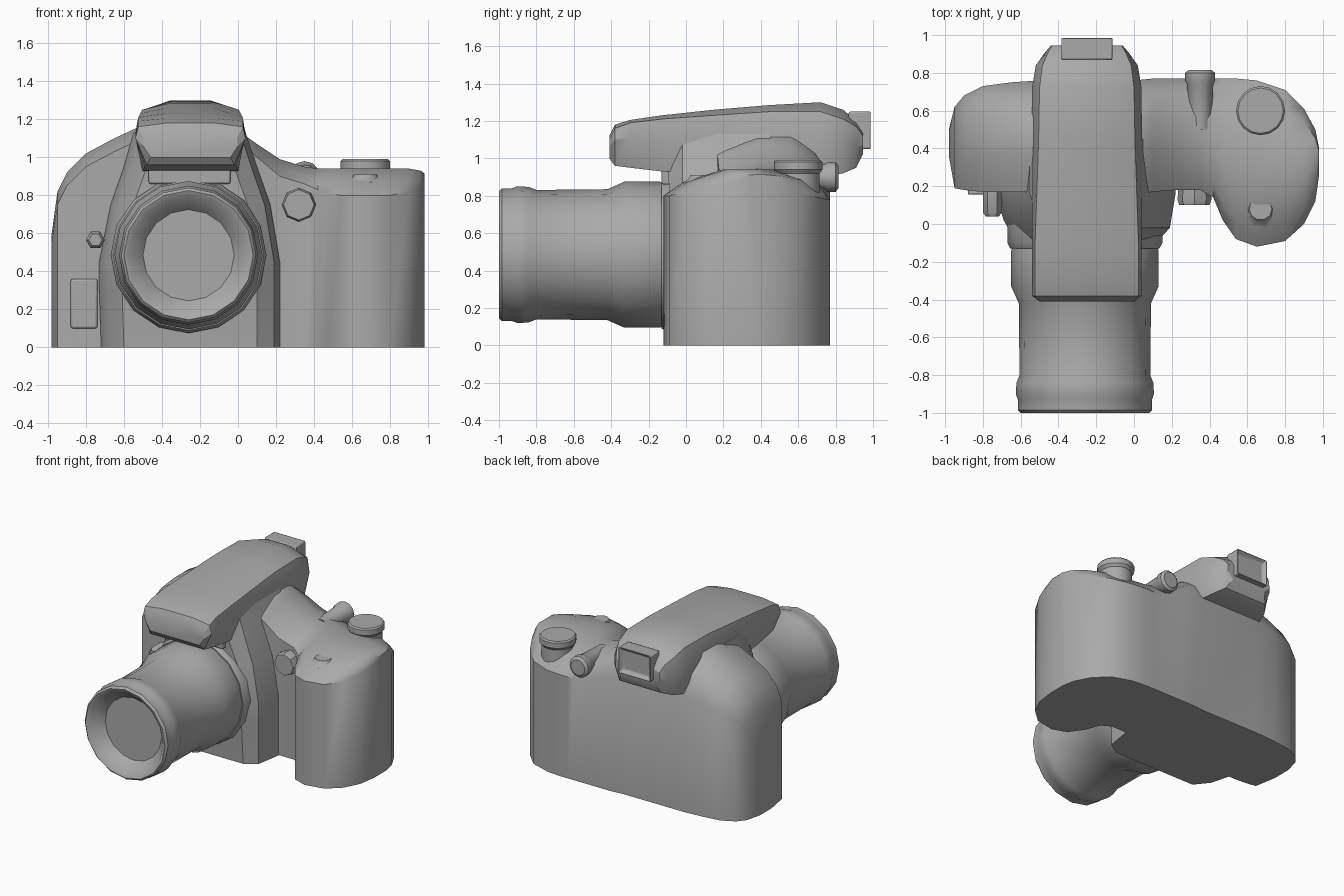
import bpy, bmesh, math
from mathutils import Matrix, Vector

old = bpy.data.objects.get("Cube")
if old:
    bpy.data.objects.remove(old, do_unlink=True)

GREY = (0.4, 0.4, 0.4, 1)
grey = bpy.data.materials.new("body grey")
grey.use_nodes = True
grey.diffuse_color = GREY
grey.node_tree.nodes["Principled BSDF"].inputs["Base Color"].default_value = GREY


def finish(name, bm, bevel=0, angle=35):
    """Turn a bmesh into a shaded object with the grey material."""
    bmesh.ops.recalc_face_normals(bm, faces=bm.faces)
    mesh = bpy.data.meshes.new(name)
    bm.to_mesh(mesh)
    bm.free()
    mesh.materials.append(grey)
    ob = bpy.data.objects.new(name, mesh)
    bpy.context.collection.objects.link(ob)
    if bevel:
        mod = ob.modifiers.new("soft edges", "BEVEL")
        mod.width = bevel
        mod.segments = 2
    bpy.ops.object.select_all(action="DESELECT")
    ob.select_set(True)
    bpy.context.view_layer.objects.active = ob
    bpy.ops.object.shade_smooth_by_angle(angle=math.radians(angle))
    return ob


def loft(name, rings, angle=35):
    """Skin closed rings of equal length and cap both ends."""
    bm = bmesh.new()
    loops = [[bm.verts.new(p) for p in ring] for ring in rings]
    n = len(loops[0])
    for a, b in zip(loops, loops[1:]):
        for i in range(n):
            j = (i + 1) % n
            bm.faces.new((a[i], a[j], b[j], b[i]))
    bm.faces.new(loops[0])
    bm.faces.new(loops[-1])
    return finish(name, bm, angle=angle)


def lathe(name, centre, axis, profile, sides=16, angle=35):
    """Round part from (distance along axis, radius) pairs."""
    turn = Vector((0, 0, 1)).rotation_difference(Vector(axis)).to_matrix()
    rings = []
    for d, r in profile:
        ring = []
        for i in range(sides):
            a = math.tau * i / sides
            ring.append(Vector(centre) + turn @ Vector((r * math.cos(a), r * math.sin(a), d)))
        rings.append(ring)
    return loft(name, rings, angle)


def box(name, low, high, bevel=0.01):
    low, high = Vector(low), Vector(high)
    bm = bmesh.new()
    bmesh.ops.create_cube(bm, size=1, matrix=Matrix.Translation((low + high) / 2)
                          @ Matrix.Diagonal((*(high - low), 1)))
    return finish(name, bm, bevel)


# Body with grip: x, front y, back y, front edge z, crown z, back edge z
stations = [
    (-.98, .36, .50, .55, .60, .55), (-.95, .19, .62, .75, .82, .70),
    (-.90, .18, .68, .85, .92, .78), (-.80, .17, .73, .95, 1.02, .85),
    (-.65, .17, .75, 1.03, 1.10, .88), (-.50, .17, .76, 1.10, 1.17, .90),
    (0, .16, .76, 1.08, 1.14, .90), (.10, .17, .77, 1.0, 1.07, .88),
    (.22, .18, .77, .90, .99, .84), (.35, .18, .77, .86, .95, .80),
    (.42, .14, .77, .83, .94, .78), (.47, .02, .77, .81, .94, .78),
    (.54, -.08, .77, .80, .94, .78), (.65, -.12, .76, .80, .94, .78),
    (.80, -.09, .71, .80, .94, .79), (.90, .0, .61, .82, .94, .82),
    (.96, .12, .50, .85, .93, .85), (.98, .26, .40, .88, .91, .88),
]
rings = []
for x, yf, yb, zf, crown, zb in stations:
    d = yb - yf
    rings.append([(x, yf, 0), (x, yf, zf), (x, yf + .12 * d, (zf + 2 * crown) / 3 - .02),
                  (x, yf + .36 * d, crown), (x, yf + .66 * d, crown),
                  (x, yf + .88 * d, (zb + crown) / 2 + .02), (x, yb, zb), (x, yb, 0)])
loft("body_and_grip", rings, 40)

# Flared lens mount block: z, left x, right x, front y
rings = []
for z, xl, xr, yf in [(0, -.72, .22, -.08), (.30, -.73, .22, -.10), (.45, -.73, .22, -.12),
                      (.75, -.67, .17, -.08), (.95, -.60, .10, -.10), (1.13, -.55, .04, -.12)]:
    rings.append([(xl, .45, z), (xl, .16, z), (xl + .04, .02, z), (xl + .12, yf, z),
                  (xr - .12, yf, z), (xr - .03, -.02, z), (xr, .16, z), (xr, .45, z)])
loft("lens_mount_block", rings, 25)

# Viewfinder hump: y, bottom z, widest z, shoulder z, top z, bottom/middle/top half widths
rings = []
for y, zb, zm, zs, zt, wb, wm, wt in [
        (-.41, 1.0, 1.06, 1.10, 1.12, .21, .25, .20), (-.38, .96, 1.10, 1.16, 1.18, .23, .29, .22),
        (-.30, .95, 1.11, 1.19, 1.205, .24, .29, .22), (-.13, .93, 1.12, 1.21, 1.23, .25, .29, .22),
        (.15, .92, 1.13, 1.23, 1.26, .26, .29, .20), (.45, .92, 1.13, 1.25, 1.285, .27, .29, .18),
        (.72, .90, 1.12, 1.25, 1.30, .27, .29, .17), (.84, .92, 1.10, 1.21, 1.26, .23, .27, .16),
        (.91, .95, 1.06, 1.17, 1.20, .18, .22, .15), (.945, 1.02, 1.07, 1.12, 1.15, .14, .19, .14)]:
    ws = (wm + wt) / 2 + .02
    half = [(wb, zb), (wm, zm), (ws, zs), (wt * .6, zt)]
    ring = [(-.25 + w, y, z) for w, z in half]
    ring += [(-.25 - w, y, z) for w, z in reversed(half)]
    rings.append(ring)
loft("viewfinder_hump", rings, 28)

# Accessory block under the front overhang
box("overhang_block", (-.47, -.13, .86), (-.04, .05, .97))

# Eyepiece frame with a recessed window
bm = bmesh.new()
bmesh.ops.create_cube(bm, size=1, matrix=Matrix.Translation((-.25, .93, 1.15))
                      @ Matrix.Diagonal((.27, .12, .20, 1)))
bm.faces.ensure_lookup_table()
rear = max(bm.faces, key=lambda f: f.calc_center_median().y)
bmesh.ops.inset_region(bm, faces=[rear], thickness=.035)
bmesh.ops.translate(bm, verts=rear.verts, vec=(0, -.03, 0))
finish("eyepiece", bm, .008)

# Lens barrel with a recessed front element
lathe("lens_barrel", (-.26, 0, .485), (0, -1, 0), [
    (-.02, .37), (.10, .375), (.14, .39), (.33, .39), (.42, .35), (.80, .346), (.84, .362),
    (.90, .366), (.93, .355), (.985, .355), (1.0, .34), (.99, .315), (.90, .24)], 16)
lathe("mount_ring", (-.26, 0, .485), (0, -1, 0), [(0, .41), (.10, .41), (.13, .395)], 16)

# Dials and buttons
lathe("mode_dial", (.67, .60, 0), (0, 0, 1), [(.80, .115), (.92, .115), (.94, .13), (.98, .13), (.99, .12)], 16)
lathe("rear_knob", (.35, 0, .90), (0, 1, 0), [(.50, .06), (.74, .07), (.76, .08), (.80, .08), (.815, .06)], 12)
lathe("shutter_button", (.67, .08, 0), (0, 0, 1), [(.76, .10), (.87, .10), (.89, .07), (.91, .06)], 10)
lathe("front_button", (.32, 0, .75), (0, -1, 0), [(-.25, .08), (-.13, .09), (-.10, .08)], 8)
lathe("lens_release", (-.75, 0, .565), (0, -1, 0), [(-.2, .05), (-.06, .05), (-.04, .035)], 6)

# Cable cover on the front of the far side
box("cable_cover", (-.88, .155, .10), (-.74, .30, .36))
